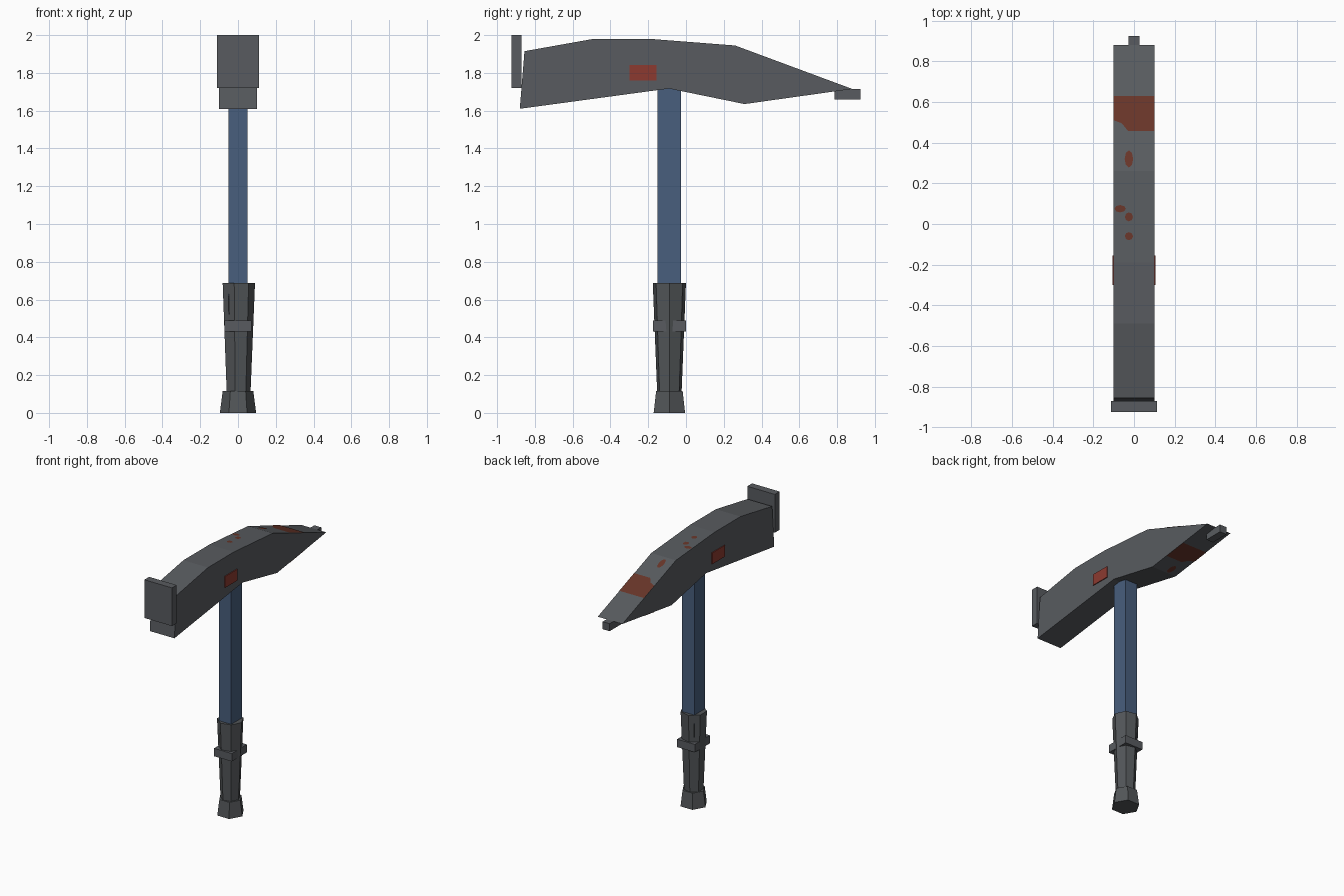
import bpy, math

if "Cube" in bpy.data.objects:
    bpy.data.objects.remove(bpy.data.objects["Cube"])

def material(name, rgb):
    m = bpy.data.materials.new(name)
    m.diffuse_color = (*rgb, 1)
    m.use_nodes = True
    m.node_tree.nodes["Principled BSDF"].inputs["Base Color"].default_value = m.diffuse_color
    return m

STEEL = material("steel grey", (0.098, 0.105, 0.115))
GRIP = material("grip grey", (0.085, 0.092, 0.098))
BLUE = material("shaft blue", (0.065, 0.112, 0.205))
RED = material("label red", (0.262, 0.042, 0.030))
RUST = material("rust brown", (0.138, 0.036, 0.022))
DARK = material("slit dark", (0.015, 0.016, 0.018))
HY = -0.088  # handle axis in y

def mesh(name, verts, faces, mat):
    me = bpy.data.meshes.new(name)
    me.from_pydata(verts, [], faces)
    me.materials.append(mat)
    ob = bpy.data.objects.new(name, me)
    bpy.context.collection.objects.link(ob)
    return ob

def loft(name, a, b, mat):
    """Closed solid between two matching rings."""
    n = len(a)
    faces = [tuple(reversed(range(n))), tuple(range(n, 2 * n))]
    faces += [(i, (i + 1) % n, n + (i + 1) % n, n + i) for i in range(n)]
    return mesh(name, a + b, faces, mat)

def box(name, x, y, z, mat):
    ring = [(x[0], y[0]), (x[1], y[0]), (x[1], y[1]), (x[0], y[1])]
    return loft(name, [(*p, z[0]) for p in ring], [(*p, z[1]) for p in ring], mat)

def taper(name, sides, r0, r1, z0, z1, mat):
    def ring(r, z):
        return [(r * math.cos(math.tau * i / sides),
                 HY + r * math.sin(math.tau * i / sides), z) for i in range(sides)]
    return loft(name, ring(r0, z0), ring(r1, z1), mat)

# Hammer head: side profile extruded across x
under = [(-0.88, 1.61), (-0.09, 1.717), (0.31, 1.635), (0.88, 1.715)]
top = [(-0.855, 1.915), (-0.49, 1.98), (-0.19, 1.98), (0.26, 1.945), (0.88, 1.715)]
profile = under + top[-2::-1]
loft("hammer_head", [(-0.1, y, z) for y, z in profile],
     [(0.1, y, z) for y, z in profile], STEEL)

# Striking plate and tip block
box("striking_plate", (-0.112, 0.112), (-0.925, -0.87), (1.72, 2.0), STEEL)
box("pick_tip", (-0.028, 0.028), (0.785, 0.925), (1.66, 1.715), STEEL)

# Red label plates on both cheeks
for side, s in (("left", -1), ("right", 1)):
    box("label_" + side, sorted((s * 0.098, s * 0.106)), (-0.30, -0.155), (1.76, 1.843), RED)

# Shaft, grip, collar and pommel
box("shaft", (-0.05, 0.05), (-0.15, -0.026), (0.6, 1.74), BLUE)
taper("grip", 7, 0.066, 0.09, 0.1, 0.687, GRIP)
box("grip_collar", (-0.072, 0.072), (-0.175, 0.0), (0.43, 0.488), STEEL)
taper("pommel", 6, 0.096, 0.081, 0.0, 0.115, GRIP)

# Thin dark slits on the two grip faces towards -x
for side, s in (("front", -1), ("back", 1)):
    a = math.radians(128.57) * s
    u, t = (math.cos(a), math.sin(a)), (-math.sin(a), math.cos(a))
    pts = []
    for w, z in ((-0.005, 0.52), (0.005, 0.52), (0.005, 0.62), (-0.005, 0.62)):
        r = (0.066 + 0.024 * (z - 0.1) / 0.587) * math.cos(math.pi / 7) + 0.001
        pts.append((u[0] * r + t[0] * w, HY + u[1] * r + t[1] * w, z))
    mesh("grip_slit_" + side, pts, [(0, 1, 2, 3)], DARK)

# Rust patches lying on the top and underside of the head
def height(line, y):
    for (y0, z0), (y1, z1) in zip(line, line[1:]):
        if y0 <= y <= y1:
            return z0 + (z1 - z0) * (y - y0) / (y1 - y0)

def patch(name, outline, line, lift):
    pts = [(x, y, height(line, y) + lift) for x, y in outline]
    order = range(len(pts)) if lift > 0 else reversed(range(len(pts)))
    mesh(name, pts, [tuple(order)], RUST)

def oval(x, y, rx, ry):
    return [(x + rx * math.cos(math.tau * i / 8), y + ry * math.sin(math.tau * i / 8))
            for i in range(8)]

band = [(0.1, 0.63), (-0.1, 0.63), (-0.1, 0.51), (-0.06, 0.495), (-0.03, 0.458), (0.1, 0.458)]
patch("rust_band_top", band, top, 0.002)
patch("rust_band_under", band, under, -0.002)
spots = [(-0.025, 0.32, 0.021, 0.042), (-0.068, 0.075, 0.028, 0.018),
         (-0.025, 0.035, 0.02, 0.022), (-0.025, -0.06, 0.02, 0.02)]
for i, s in enumerate(spots):
    patch(f"rust_spot_{i}", oval(*s), top, 0.002)
patch("rust_spot_under", oval(-0.025, 0.36, 0.021, 0.042), under, -0.002)
